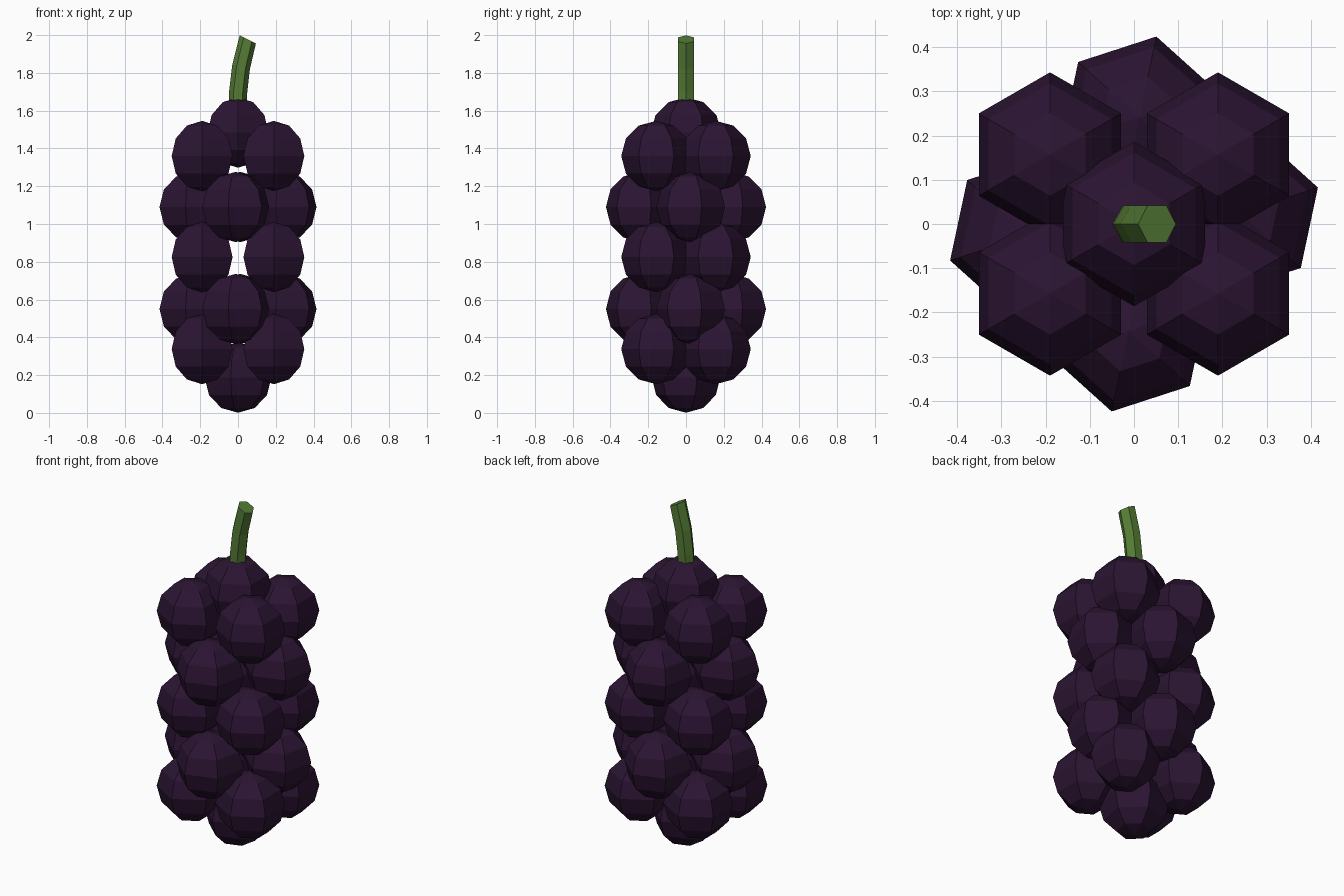
import bpy, bmesh, math
from mathutils import Matrix, Vector

if "Cube" in bpy.data.objects:
    bpy.data.objects.remove(bpy.data.objects["Cube"])


def material(name, color):
    m = bpy.data.materials.new(name)
    m.diffuse_color = color
    m.use_nodes = True
    m.node_tree.nodes["Principled BSDF"].inputs["Base Color"].default_value = m.diffuse_color
    return m


purple = material("grape_skin", (0.024, 0.007, 0.032, 1))
green = material("stem_green", (0.09, 0.2, 0.035, 1))


def finish(name, bm, mat):
    bmesh.ops.recalc_face_normals(bm, faces=bm.faces)
    me = bpy.data.meshes.new(name)
    bm.to_mesh(me)
    bm.free()
    me.materials.append(mat)
    ob = bpy.data.objects.new(name, me)
    bpy.context.collection.objects.link(ob)
    return ob


# One six-sided low-poly berry
def berry(name, x, y, z, turn=0.0, r=0.186):
    bm = bmesh.new()
    bmesh.ops.create_uvsphere(
        bm, u_segments=6, v_segments=6, radius=r,
        matrix=Matrix.Translation((x, y, z)) @ Matrix.Rotation(math.radians(turn), 4, 'Z'))
    finish(name, bm, purple)


# Rows of four berries on the diagonals
for row, z in enumerate((1.36, 0.825, 0.338)):
    for sx in (-1, 1):
        for sy in (-1, 1):
            berry(f"diagonal_berry_{row}", sx * 0.19, sy * 0.157, z)

# Rows of four berries facing front, back and sides, slightly turned
for row, z in enumerate((1.09, 0.55)):
    for s in (-1, 1):
        berry(f"side_berry_{row}", s * 0.239, s * 0.025, z, -12)
        berry(f"front_back_berry_{row}", s * 0.012, s * 0.242, z, -12)

# Single berries at the top and the bottom
berry("top_berry", 0, 0, 1.484)
berry("bottom_berry", 0, 0, 0.187, -12)

# Bent six-sided stem: x, z and tilt of each ring
bm = bmesh.new()
rings = []
for x, z, tilt in ((-0.003, 1.6, 0), (0.001, 1.7, 4), (0.016, 1.83, 12), (0.052, 1.977, 27)):
    rot = Matrix.Rotation(math.radians(tilt), 3, 'Y')
    rings.append([bm.verts.new(Vector((x, 0, z)) + rot @ Vector(
        (0.048 * math.cos(i * math.pi / 3), 0.048 * math.sin(i * math.pi / 3), 0)))
        for i in range(6)])
for a, b in zip(rings, rings[1:]):
    for i in range(6):
        j = (i + 1) % 6
        bm.faces.new((a[i], a[j], b[j], b[i]))
bm.faces.new(rings[0][::-1])
bm.faces.new(rings[-1])
finish("stem", bm, green)
